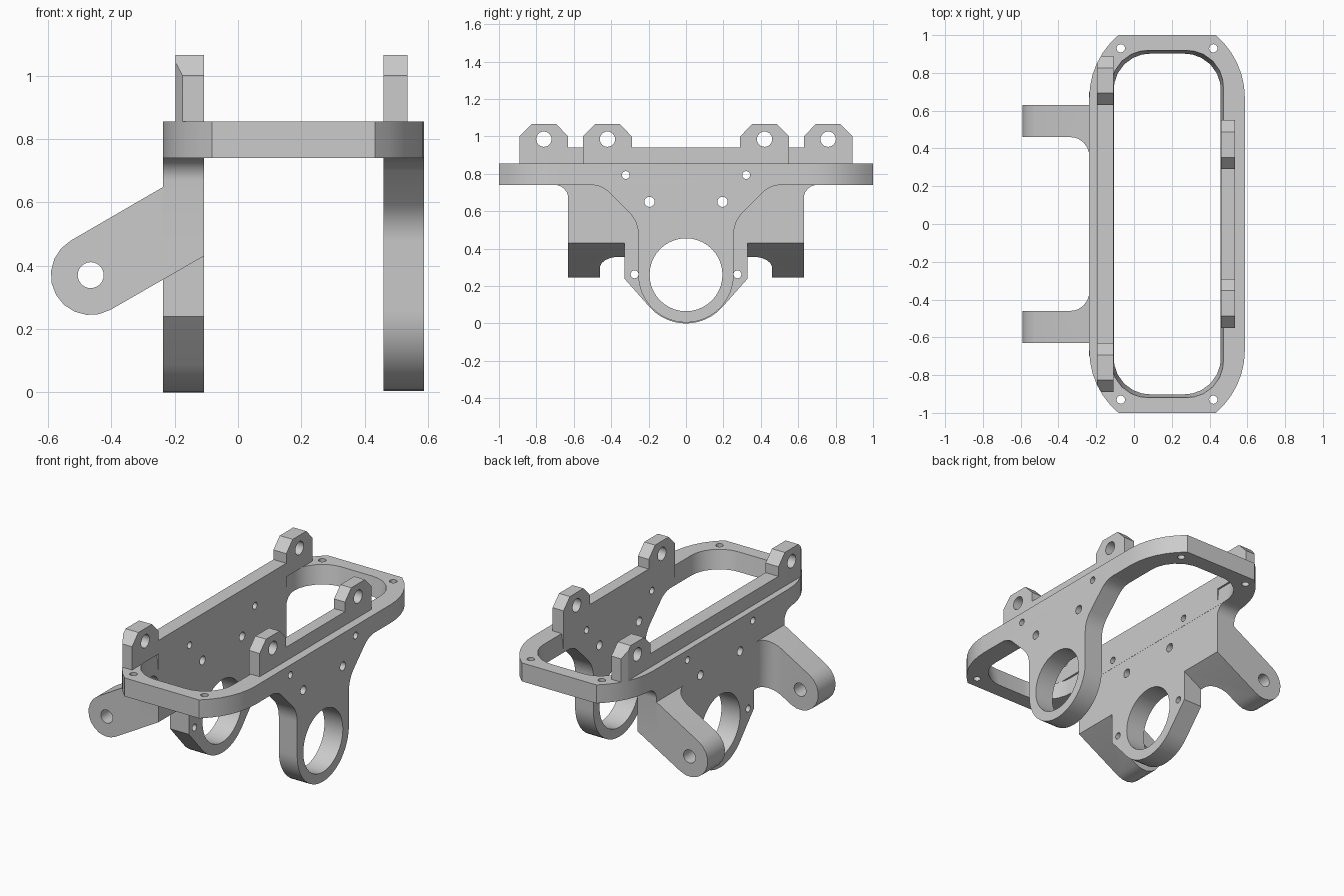
import bpy, bmesh
from math import radians, sin, cos, tan
from mathutils import Vector

cube = bpy.data.objects.get("Cube")
if cube:
    bpy.data.objects.remove(cube)

grey = bpy.data.materials.new("light grey")
grey.use_nodes = True
colour = (0.6, 0.6, 0.6, 1)
grey.diffuse_color = colour
grey.node_tree.nodes["Principled BSDF"].inputs["Base Color"].default_value = colour


def arc(cu, cv, r, start, end, n):
    steps = [radians(start + (end - start) * i / n) for i in range(n + 1)]
    return [(cu + r * cos(a), cv + r * sin(a)) for a in steps]


def fillet(before, corner, after, r, n=6):
    """Points of an arc that rounds a corner."""
    p = Vector(corner)
    d1, d2 = (Vector(before) - p).normalized(), (Vector(after) - p).normalized()
    half = d1.angle(d2) / 2
    c = p + (d1 + d2).normalized() * r / sin(half)
    a, b = p + d1 * r / tan(half) - c, p + d2 * r / tan(half) - c
    return [tuple(c + a.lerp(b, i / n).normalized() * r) for i in range(n + 1)]


def mirrored(half):
    """Close a half profile by mirroring it across the second axis."""
    return half + [(-u, v) for u, v in reversed(half) if abs(u) > 1e-5]


def prism(name, pts, axis, lo, hi, end_pts=None):
    """Extrude a profile along an axis, optionally lofting to a second profile."""
    place = {"x": lambda u, v, w: (w, u, v),
             "y": lambda u, v, w: (u, w, v),
             "z": lambda u, v, w: (u, v, w)}[axis]
    bm = bmesh.new()
    a = [bm.verts.new(place(u, v, lo)) for u, v in pts]
    b = [bm.verts.new(place(u, v, hi)) for u, v in (end_pts or pts)]
    bm.faces.new(a)
    bm.faces.new(b)
    for i in range(len(a)):
        j = (i + 1) % len(a)
        bm.faces.new((a[i], a[j], b[j], b[i]))
    bmesh.ops.recalc_face_normals(bm, faces=bm.faces)
    mesh = bpy.data.meshes.new(name)
    bm.to_mesh(mesh)
    bm.free()
    mesh.materials.append(grey)
    ob = bpy.data.objects.new(name, mesh)
    bpy.context.collection.objects.link(ob)
    return ob


def combine(ob, cutter, operation="DIFFERENCE"):
    """Apply a boolean and discard the cutter."""
    mod = ob.modifiers.new("cut", "BOOLEAN")
    mod.operation, mod.object, mod.solver = operation, cutter, "EXACT"
    bpy.context.view_layer.objects.active = ob
    bpy.ops.object.modifier_apply(modifier=mod.name)
    bpy.data.objects.remove(cutter)


def drill(ob, axis, u, v, r, n=20):
    combine(ob, prism("drill", arc(u, v, r, 0, 360 - 360 / n, n - 1), axis, -1.5, 1.5))


def rounded_rect(x0, x1, y, r):
    c = [(x0, -y), (x1, -y), (x1, y), (x0, y)]
    return [p for i in range(4) for p in fillet(c[i - 1], c[i], c[(i + 1) % 4], r)]


parts = []

# Top frame: outline with swept corners and a slightly drafted opening
MID, HALF, SWEEP = 0.175, 0.412, 0.434
corner = arc(HALF - SWEEP, 0.668, SWEEP, 0, 50, 6)
side = [(u, -v) for u, v in reversed(corner)] + corner
outline = [(u + MID, v) for u, v in mirrored(side)]
frame = prism("top_frame", outline, "z", 0.74, 0.855)
combine(frame, prism("opening", rounded_rect(-0.106, 0.458, 0.9, 0.19), "z", 0.73, 0.865,
                     rounded_rect(-0.121, 0.474, 0.92, 0.19)))
for x in (-0.07, 0.42):
    for y in (-0.93, 0.93):
        drill(frame, "z", x, y, 0.022)
parts.append(frame)

# Left plate: narrow neck flaring into the frame, with a bearing ring below
neck, flare, shoulder = (0.255, 0.26), (0.255, 0.545), (0.45, 0.74)
half = arc(0, 0.26, 0.255, -90, 0, 12) + fillet(neck, flare, shoulder, 0.17)
half += fillet(flare, shoulder, (0.7, 0.74), 0.14)
left_plate = prism("left_plate", mirrored(half), "x", 0.46, 0.587)

# Right plate: wide wings above a tapered bearing ring
half = arc(0, 0.26, 0.26, -90, -41.5, 8) + [(0.33, 0.24), (0.33, 0.43), (0.63, 0.43)]
half += fillet((0.63, 0.43), (0.63, 0.74), (0.75, 0.74), 0.07)
right_plate = prism("right_plate", mirrored(half), "x", -0.237, -0.108)

# Upright lips that rise above the frame along both long sides
left_lip = prism("left_lip", [(-0.55, 0.74), (0.55, 0.74), (0.55, 0.94), (-0.55, 0.94)],
                 "x", 0.46, 0.535)
right_lip = prism("right_lip", [(-0.63, 0.74), (0.63, 0.74), (0.63, 0.94), (-0.63, 0.94)],
                  "x", -0.197, -0.108)

# Bearing bores and bolt holes
for plate in (left_plate, right_plate):
    drill(plate, "x", 0, 0.26, 0.195, 40)
for s in (-1, 1):
    for plate in (left_plate, right_plate):
        drill(plate, "x", s * 0.195, 0.65, 0.027)
    drill(right_plate, "x", s * 0.275, 0.262, 0.021)
    for part in (left_lip, right_lip, frame):
        drill(part, "x", s * 0.322, 0.793, 0.021)
parts += [left_plate, right_plate, left_lip, right_lip]

# Pivot lugs with chamfered tops
for name, y, x0, x1 in (("left", 0.42, 0.46, 0.535), ("right", 0.76, -0.197, -0.108)):
    for end, s in (("front", -1), ("back", 1)):
        shape = mirrored([(0.13, 0.855), (0.13, 1.0), (0.067, 1.065)])
        lug = prism(f"{name}_{end}_lug", [(u + s * y, v) for u, v in shape], "x", x0, x1)
        drill(lug, "x", s * y, 0.985, 0.041, 24)
        if name == "right":
            combine(lug, prism("trim", outline, "z", 0.7, 1.2), "INTERSECT")
        parts.append(lug)

# Sloping side arms with a rounded eye and a fillet into the right plate
arm_shape = [(-0.237, 0.43), (-0.237, 0.648)] + arc(-0.465, 0.37, 0.126, 120, 300, 10)
arm_shape += [(-0.108, 0.43)]
root, inner = (-0.237, 0.33), (-0.237, 0.46)
for end, s in (("front", -1), ("back", 1)):
    arm = prism(f"{end}_arm", arm_shape, "y", s * 0.33, s * 0.63)
    plan = [(-0.1, 0.7), (-0.1, 0.32), (-0.237, 0.32)]
    plan += fillet(root, inner, (-0.7, 0.46), 0.1) + [(-0.7, 0.46), (-0.7, 0.7)]
    combine(arm, prism("plan", [(u, s * v) for u, v in plan], "z", 0, 1), "INTERSECT")
    drill(arm, "y", -0.465, 0.37, 0.041, 24)
    parts.append(arm)

# Smooth the curved faces, keep the machined edges sharp
bpy.ops.object.select_all(action="DESELECT")
for part in parts:
    part.select_set(True)
bpy.context.view_layer.objects.active = frame
bpy.ops.object.shade_smooth_by_angle(angle=radians(28))
